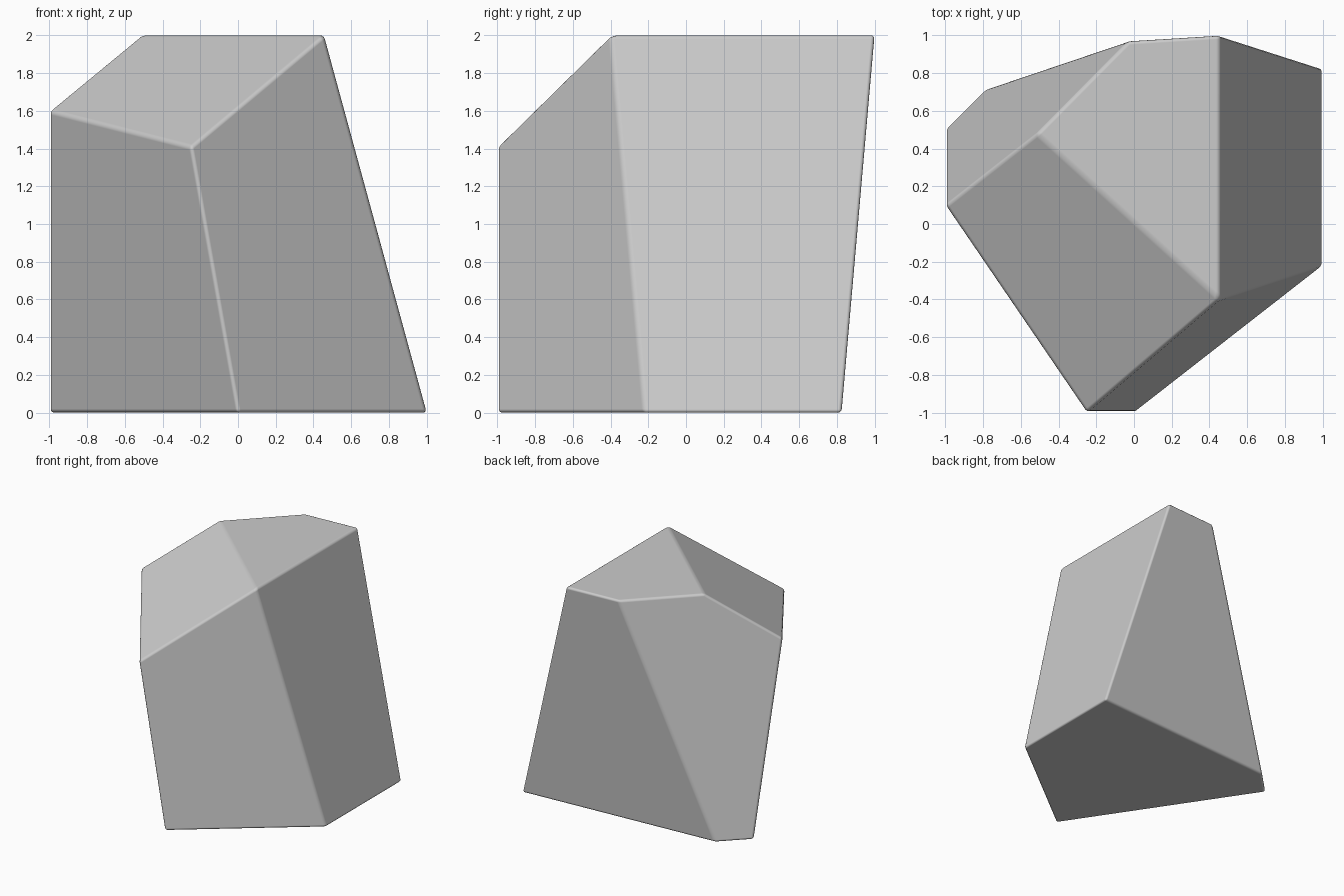
import bpy, bmesh
from math import radians

if "Cube" in bpy.data.objects:
    bpy.data.objects.remove(bpy.data.objects["Cube"])

# Corner points of the faceted boulder: base ring, shoulder, flat top
base = [(0, -1), (1, -0.22), (1, 0.825), (-0.785, 0.715), (-1, 0.5)]
shoulder = [(-0.25, -1, 1.41), (-1, 0.1, 1.6)]
top = [(0.455, -0.4), (0.455, 1.0), (-0.03, 0.97), (-0.515, 0.48)]
points = [(x, y, 0) for x, y in base] + shoulder + [(x, y, 2) for x, y in top]

# Wrap the corners in a hull and merge coplanar triangles into flat facets
bm = bmesh.new()
for p in points:
    bm.verts.new(p)
bmesh.ops.convex_hull(bm, input=bm.verts)
bmesh.ops.dissolve_limit(bm, angle_limit=radians(7), verts=bm.verts, edges=bm.edges)
bmesh.ops.recalc_face_normals(bm, faces=bm.faces)
mesh = bpy.data.meshes.new("boulder")
bm.to_mesh(mesh)
bm.free()
boulder = bpy.data.objects.new("boulder", mesh)
bpy.context.collection.objects.link(boulder)

# Slightly worn edges
bevel = boulder.modifiers.new("worn_edges", 'BEVEL')
bevel.width = 0.02
bevel.segments = 3
bevel.limit_method = 'ANGLE'
bevel.angle_limit = radians(10)
bevel.harden_normals = True
for f in mesh.polygons:
    f.use_smooth = True
